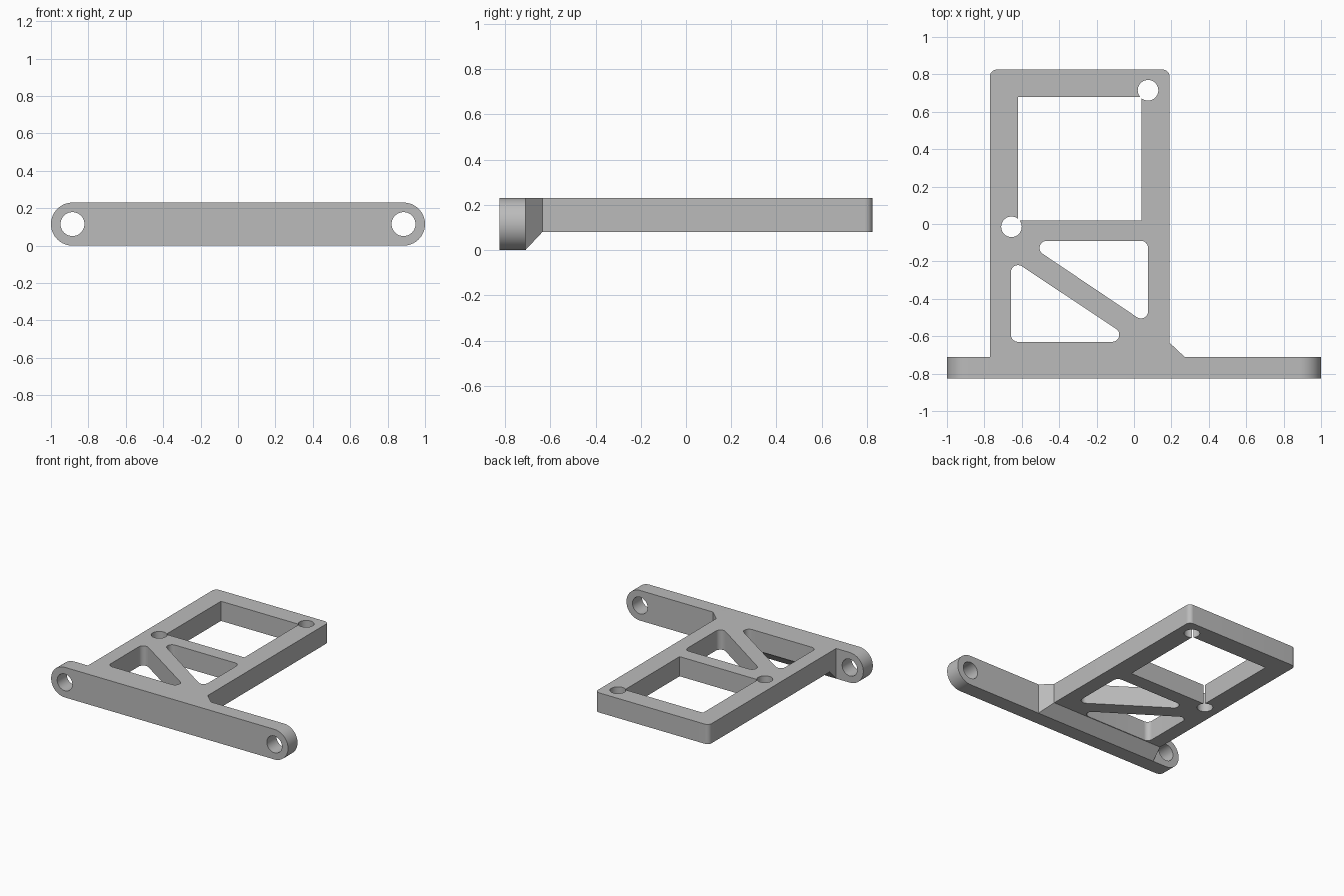
import bpy, bmesh, math
from mathutils import Vector

if "Cube" in bpy.data.objects:
    bpy.data.objects.remove(bpy.data.objects["Cube"], do_unlink=True)

grey = bpy.data.materials.new("light grey")
grey.use_nodes = True
colour = (0.5, 0.5, 0.5, 1)
grey.diffuse_color = colour
grey.node_tree.nodes["Principled BSDF"].inputs["Base Color"].default_value = colour

HEIGHT, PLATE_BOTTOM = 0.23, 0.08
FRONT, BAR_BACK, BACK = -0.825, -0.71, 0.825


def rounded(centres, r, steps=32):
    """Outline around counter-clockwise corner centres, offset by radius r."""
    pts = [Vector(c) for c in centres]
    if r == 0:
        return pts
    out = []
    for i, p in enumerate(pts):
        if len(pts) == 1:
            start, sweep, n = 0, math.tau * (1 - 1 / 48), 47
        else:
            a, b = p - pts[i - 1], pts[(i + 1) % len(pts)] - p
            start = math.atan2(a.y, a.x) - math.pi / 2
            sweep = (math.atan2(b.y, b.x) - math.atan2(a.y, a.x)) % math.tau
            n = max(4, round(steps * sweep / math.pi))
        for k in range(n + 1):
            t = start + sweep * k / n
            out.append(p + r * Vector((math.cos(t), math.sin(t))))
    return out


def prism(name, outline, low, high, axis="Z"):
    """Extrude an outline along Z, Y (outline in x, z) or X (outline in y, z)."""
    place = {"Z": lambda u, v, w: (u, v, w),
             "Y": lambda u, v, w: (u, w, v),
             "X": lambda u, v, w: (w, u, v)}[axis]
    bm = bmesh.new()
    base = bm.faces.new([bm.verts.new(place(p.x, p.y, low)) for p in outline])
    ext = bmesh.ops.extrude_face_region(bm, geom=[base])["geom"]
    move = Vector(place(0, 0, high - low))
    bmesh.ops.translate(bm, vec=move, verts=[e for e in ext if isinstance(e, bmesh.types.BMVert)])
    bmesh.ops.recalc_face_normals(bm, faces=bm.faces)
    mesh = bpy.data.meshes.new(name)
    bm.to_mesh(mesh)
    bm.free()
    mesh.materials.append(grey)
    obj = bpy.data.objects.new(name, mesh)
    bpy.context.collection.objects.link(obj)
    return obj


def combine(target, tool, operation):
    mod = target.modifiers.new(tool.name, "BOOLEAN")
    mod.object, mod.operation, mod.solver = tool, operation, "EXACT"
    bpy.context.view_layer.objects.active = target
    bpy.ops.object.modifier_apply(modifier=mod.name)
    bpy.data.objects.remove(tool, do_unlink=True)


# Frame plate with rounded far corners, plus the side gusset
r = 0.035
left, right = -0.77, 0.19
bracket = prism("bracket", rounded([(left + r, FRONT + 0.06), (right - r, FRONT + 0.06),
                                    (right - r, BACK - r), (left + r, BACK - r)], r), 0, HEIGHT)
gusset = prism("gusset", rounded([(0.1, -0.76), (0.27, -0.76), (0.27, BAR_BACK),
                                  (right, -0.635), (0.1, -0.635)], 0), 0, HEIGHT)
combine(bracket, gusset, "UNION")

# Raised underside, sloping down to the bar
underside = prism("underside", rounded([(BAR_BACK - 0.08, -0.08), (1, -0.08), (1, PLATE_BOTTOM),
                                        (-0.635, PLATE_BOTTOM), (BAR_BACK, 0)], 0), -1, 1, "X")
combine(bracket, underside, "DIFFERENCE")

# Front mounting bar
mid, end = HEIGHT / 2, 1 - HEIGHT / 2
bar = prism("mounting_bar", rounded([(-end, mid), (end, mid)], mid), FRONT, BAR_BACK, "Y")
combine(bracket, bar, "UNION")

# Bar bolt holes
for x in (-end, end):
    hole = prism("bolt_hole", rounded([(x, mid)], 0.064), -1, -0.6, "Y")
    combine(bracket, hole, "DIFFERENCE")

# Square window, two rounded triangular windows and two pin holes
windows = [
    ([(-0.62, 0.02), (0.04, 0.02), (0.04, 0.68), (-0.62, 0.68)], 0),
    ([(-0.467, -0.128), (0.037, -0.467), (0.037, -0.128)], 0.038),
    ([(-0.62, -0.258), (-0.62, -0.592), (-0.117, -0.592)], 0.038),
    ([(0.075, 0.715)], 0.055),
    ([(-0.655, -0.015)], 0.055),
]
for centres, radius in windows:
    combine(bracket, prism("window", rounded(centres, radius), -0.2, 0.5), "DIFFERENCE")

# Smooth the round walls only
bpy.ops.object.select_all(action="DESELECT")
bracket.select_set(True)
bpy.context.view_layer.objects.active = bracket
bpy.ops.object.shade_smooth_by_angle(angle=math.radians(30))
